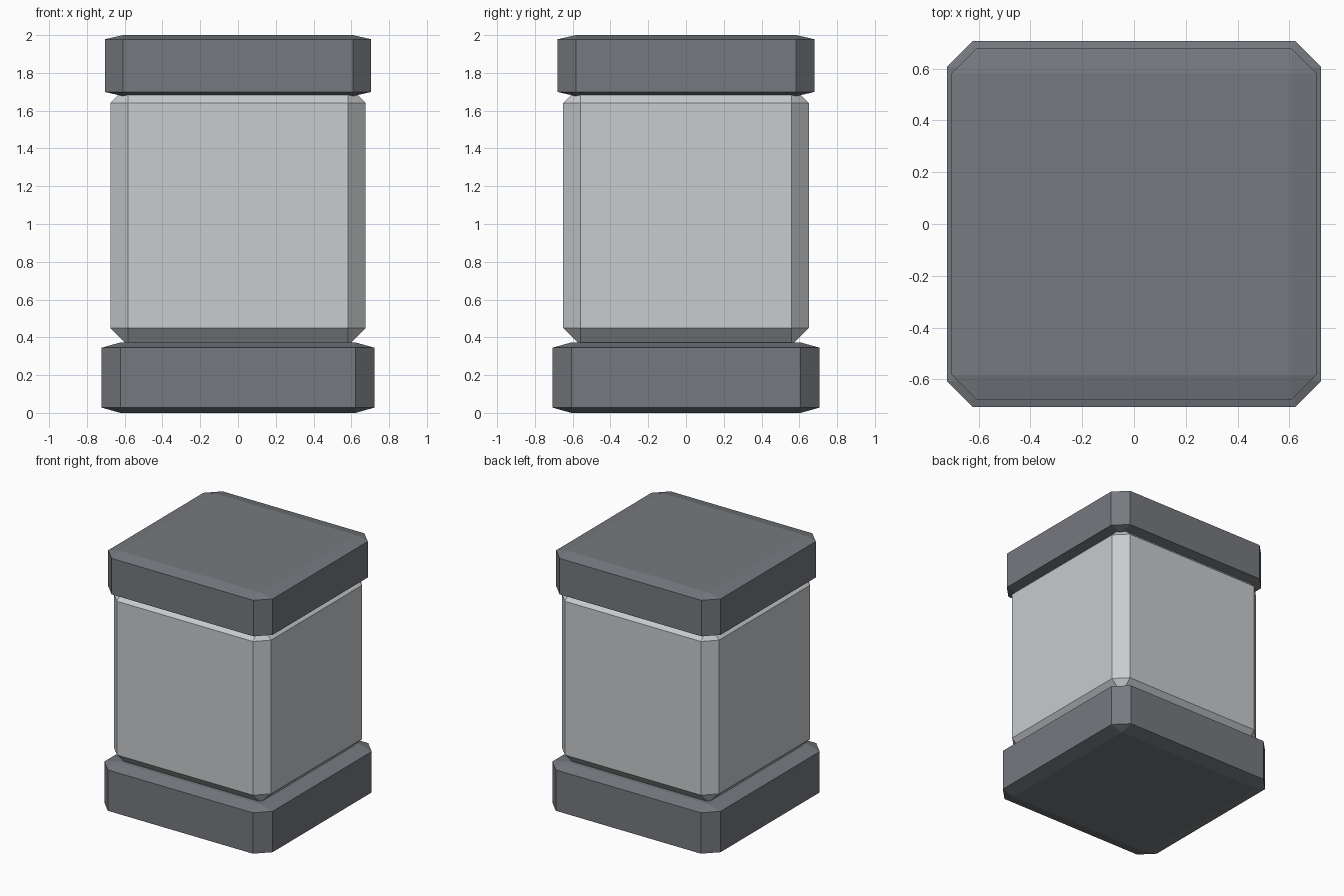
import bpy
import bmesh

default = bpy.data.objects.get("Cube")
if default:
    bpy.data.objects.remove(default)


def material(name, rgb):
    mat = bpy.data.materials.new(name)
    mat.use_nodes = True
    color = (*rgb, 1)
    mat.diffuse_color = color
    mat.node_tree.nodes["Principled BSDF"].inputs["Base Color"].default_value = color
    return mat


def chamfered_box(name, half_x, half_y, bottom, top, cut_xy, cut_z, mat):
    """Box with every edge cut flat; the cut may be shallower in height."""
    bm = bmesh.new()
    bmesh.ops.create_cube(bm, size=2)
    bmesh.ops.bevel(bm, geom=bm.edges[:], offset=0.2, segments=1, affect='EDGES')
    half = (half_x, half_y, (top - bottom) / 2)
    cut = (cut_xy, cut_xy, cut_z)
    # Stretch to size while keeping the chosen chamfer widths
    for v in bm.verts:
        for i in range(3):
            size = half[i] if abs(v.co[i]) > 0.95 else half[i] - cut[i]
            v.co[i] = size if v.co[i] > 0 else -size
    bmesh.ops.recalc_face_normals(bm, faces=bm.faces[:])
    mesh = bpy.data.meshes.new(name)
    bm.to_mesh(mesh)
    bm.free()
    mesh.materials.append(mat)
    obj = bpy.data.objects.new(name, mesh)
    obj.location.z = (bottom + top) / 2
    bpy.context.collection.objects.link(obj)
    return obj


dark = material("dark grey", (0.18, 0.19, 0.21))
light = material("light grey", (0.58, 0.60, 0.62))

# Base slab, body whose ends sink into the slabs, and lid
chamfered_box("base", 0.722, 0.707, 0, 0.373, 0.1, 0.028, dark)
chamfered_box("body", 0.675, 0.65, 0.357, 1.733, 0.092, 0.092, light)
chamfered_box("lid", 0.705, 0.68, 1.677, 2, 0.097, 0.022, dark)
